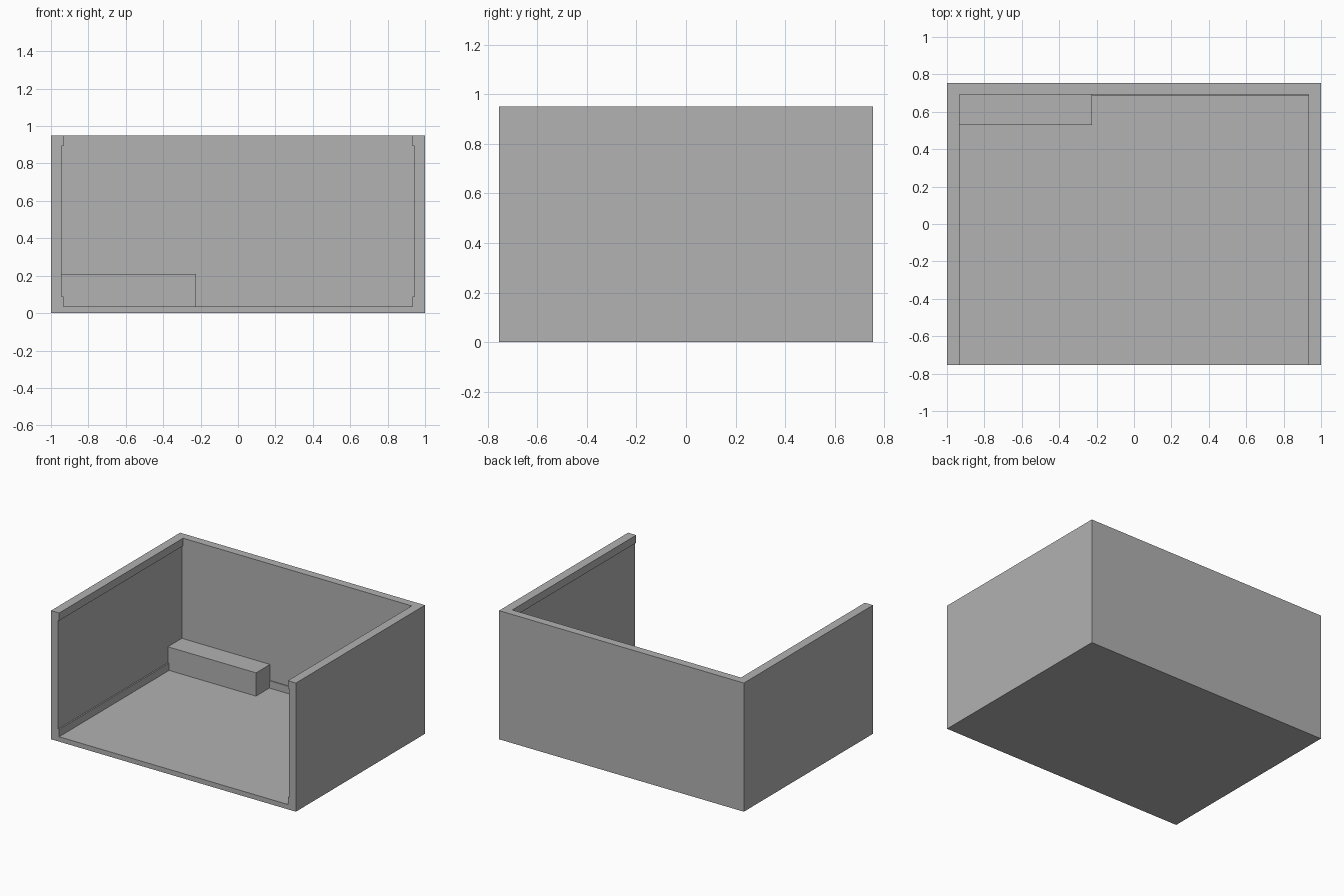
import bpy
import bmesh
from mathutils import Vector

cube = bpy.data.objects.get("Cube")
if cube:
    bpy.data.objects.remove(cube, do_unlink=True)

# Overall dimensions
W, D, H = 1.0, 0.753, 0.95       # half width, half depth, height
FLOOR = 0.036
WALL = 0.944                     # inner face of the side walls
TRIM = 0.934                     # inner face of skirting and cornice
BACK = 0.693                     # inner face of the back wall
SKIRT_TOP, CORNICE_BOTTOM = 0.09, 0.893

grey = bpy.data.materials.new("plain grey")
grey.use_nodes = True
colour = (0.445, 0.445, 0.445, 1)
grey.diffuse_color = colour
grey.node_tree.nodes["Principled BSDF"].inputs["Base Color"].default_value = colour


def extrude_profile(name, points, y0, y1):
    """Extrude an x-z outline along y."""
    bm = bmesh.new()
    face = bm.faces.new([bm.verts.new((x, y0, z)) for x, z in points])
    out = bmesh.ops.extrude_face_region(bm, geom=[face])
    verts = [v for v in out["geom"] if isinstance(v, bmesh.types.BMVert)]
    bmesh.ops.translate(bm, vec=Vector((0, y1 - y0, 0)), verts=verts)
    bmesh.ops.recalc_face_normals(bm, faces=bm.faces)
    mesh = bpy.data.meshes.new(name)
    bm.to_mesh(mesh)
    bm.free()
    mesh.materials.append(grey)
    obj = bpy.data.objects.new(name, mesh)
    bpy.context.collection.objects.link(obj)
    return obj


def box(name, x0, x1, y0, y1, z0, z1):
    return extrude_profile(name, [(x0, z0), (x1, z0), (x1, z1), (x0, z1)], y0, y1)


# Floor and side walls share one U-shaped section with skirting and cornice steps
half = [(W, 0), (W, H), (TRIM, H), (TRIM, CORNICE_BOTTOM), (WALL, CORNICE_BOTTOM),
        (WALL, SKIRT_TOP), (TRIM, SKIRT_TOP), (TRIM, FLOOR)]
section = half + [(-x, z) for x, z in reversed(half)]
extrude_profile("floor_and_side_walls", section, -D, BACK)

# Back wall with its skirting
box("back_wall", -W, W, BACK, D, 0, H)
box("back_skirting", -TRIM, TRIM, BACK - 0.007, BACK, FLOOR, SKIRT_TOP)

# Low counter in the back right corner
box("counter", -WALL, -0.224, 0.53, BACK, FLOOR, 0.208)
